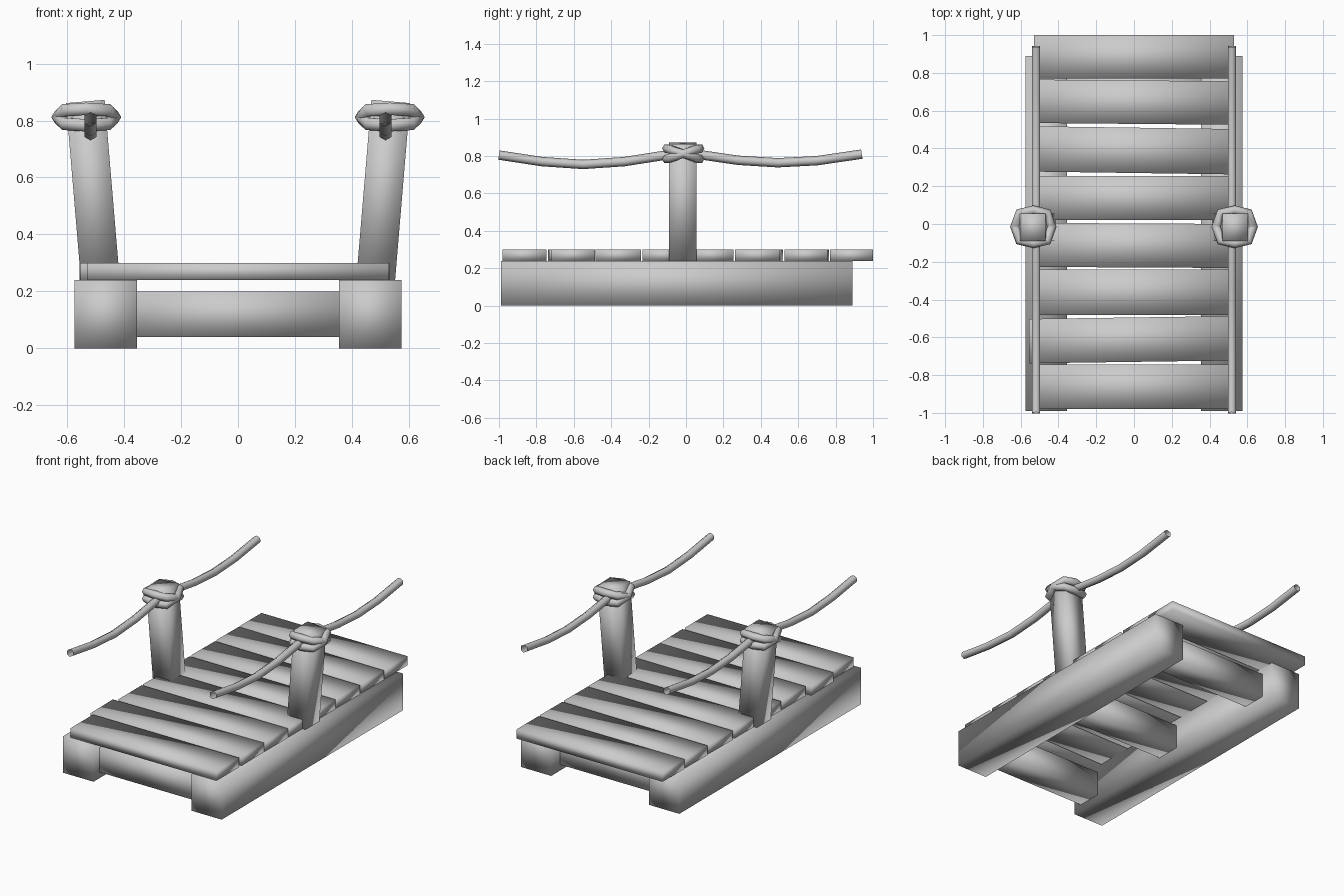
import bpy, bmesh
from math import sin, cos, pi, radians
from mathutils import Vector, Matrix

if "Cube" in bpy.data.objects:
    bpy.data.objects.remove(bpy.data.objects["Cube"])


def finish(name, bm, mirror=False):
    bmesh.ops.recalc_face_normals(bm, faces=bm.faces)
    me = bpy.data.meshes.new(name)
    bm.to_mesh(me)
    bm.free()
    me.polygons.foreach_set("use_smooth", [True] * len(me.polygons))
    ob = bpy.data.objects.new(name, me)
    bpy.context.collection.objects.link(ob)
    if mirror:
        ob.modifiers.new("mirror", 'MIRROR').use_clip = False
    return ob


def box(name, lo, hi, mirror=False, rot=None):
    lo, hi = Vector(lo), Vector(hi)
    bm = bmesh.new()
    m = Matrix.Translation((lo + hi) / 2) @ (rot or Matrix())
    bmesh.ops.create_cube(bm, size=1, matrix=m @ Matrix.Diagonal((*(hi - lo), 1)))
    return finish(name, bm, mirror)


def tube(name, pts, r, closed=False, phase=0.0, sides=6):
    # hexagonal rope swept along a path, mirrored to the other side
    bm = bmesh.new()
    pts = [Vector(p) for p in pts]
    n = len(pts)
    rings = []
    for i, p in enumerate(pts):
        a = pts[(i - 1) % n] if closed else pts[max(i - 1, 0)]
        b = pts[(i + 1) % n] if closed else pts[min(i + 1, n - 1)]
        t = (b - a).normalized()
        side = t.cross(Vector((0, 0, 1))).normalized()
        up = side.cross(t)
        angles = [phase + 2 * pi * k / sides for k in range(sides)]
        rings.append([bm.verts.new(p + side * r * cos(w) + up * r * sin(w)) for w in angles])
    for i in range(n if closed else n - 1):
        r0, r1 = rings[i], rings[(i + 1) % n]
        for k in range(sides):
            j = (k + 1) % sides
            bm.faces.new((r0[k], r0[j], r1[j], r1[k]))
    return finish(name, bm, True)


# Long side beams
box("side_beam", (0.355, -0.99, 0), (0.575, 0.89, 0.24), True)

# Cross beams under the deck
for i, y in enumerate((-0.85, -0.10, 0.72)):
    box(f"cross_beam_{i + 1}", (-0.37, y - 0.08, 0.04), (0.37, y + 0.08, 0.20))

# Deck planks: front edge, back edge, twist in degrees
planks = [(-0.98, -0.745, 0), (-0.73, -0.495, 0.8), (-0.483, -0.24, 0),
          (-0.23, 0.003, -0.3), (0.02, 0.255, 0), (0.27, 0.51, -0.8),
          (0.53, 0.76, -0.5), (0.77, 1.0, 0)]
for i, (y0, y1, a) in enumerate(planks):
    left = -0.555 if i == 1 else -0.53
    box(f"plank_{i + 1}", (left, y0, 0.24), (0.53, y1, 0.30),
        rot=Matrix.Rotation(radians(a), 4, 'Z'))

# Leaning posts
box("post", (0.442, -0.09, 0.24), (0.578, 0.055, 0.868), True,
    Matrix.Rotation(radians(4.8), 4, 'Y'))

# Sagging hand ropes
path = [(-1.0, 0.805), (-0.77, 0.77), (-0.55, 0.755), (-0.33, 0.77), (-0.1, 0.806),
        (0.08, 0.806), (0.28, 0.777), (0.49, 0.764), (0.7, 0.775), (0.94, 0.81)]
tube("hand_rope", [(0.518, y, z) for y, z in path], 0.025, phase=pi / 6)

# Two crossed rope loops around each post top
loop = [(0.098, 0), (0.073, 0.073), (0, 0.088), (-0.073, 0.073),
        (-0.098, 0), (-0.073, -0.073), (0, -0.088), (-0.073 * -1, -0.073)]
for label, s in (("rising", 0.33), ("falling", -0.33)):
    tube(f"rope_loop_{label}", [(0.533 + x, y - 0.015, 0.812 + s * y) for x, y in loop],
         0.025, closed=True)
